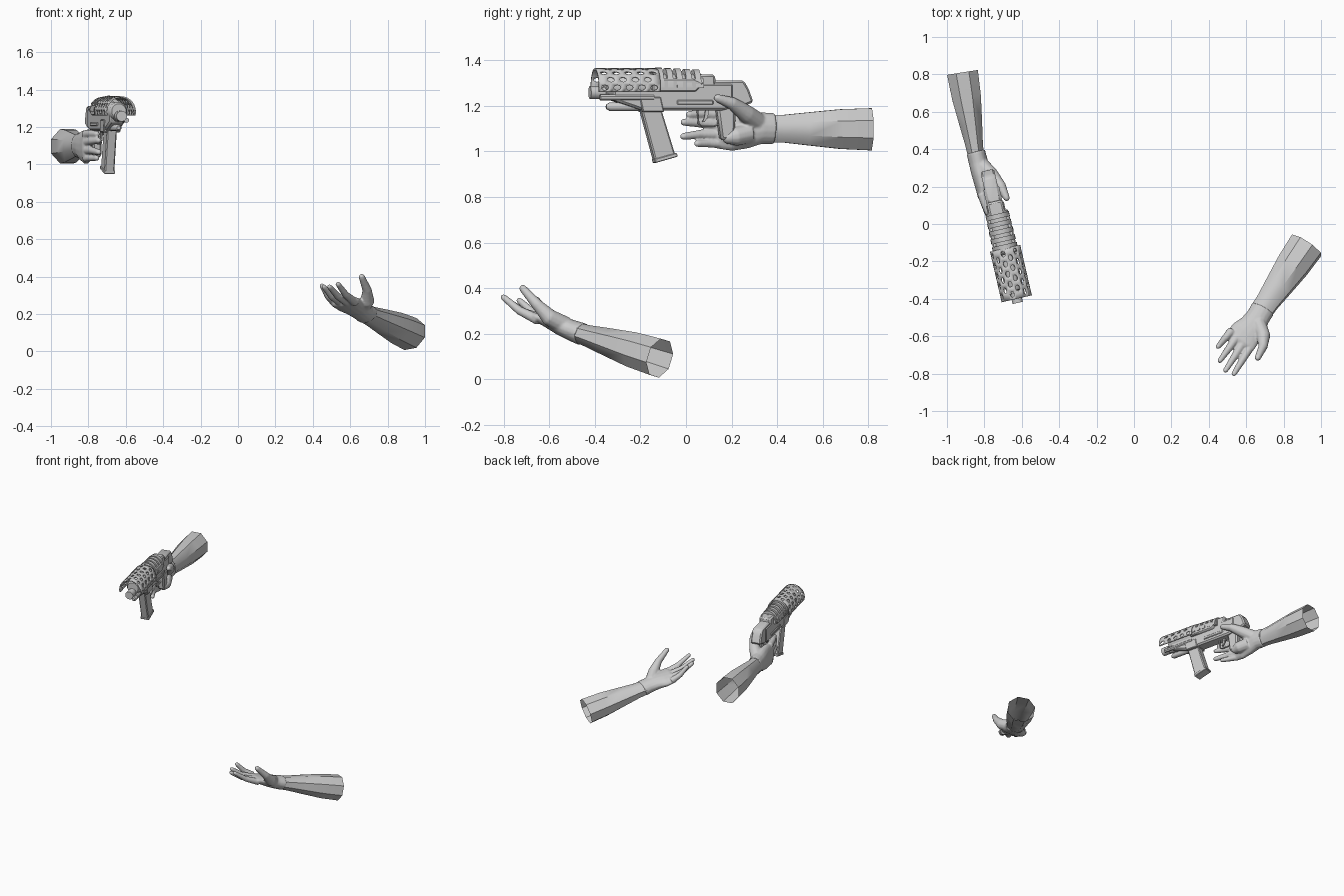
import bpy, bmesh, math
from mathutils import Vector, Matrix

if "Cube" in bpy.data.objects:
    bpy.data.objects.remove(bpy.data.objects["Cube"])

# gun frame: points along -y, turned 13 degrees about z
GUN = (Matrix.Translation((-0.719, 0, 0)) @ Matrix.Rotation(math.radians(13), 4, 'Z')
       @ Matrix.Diagonal((1, 1.026, 1, 1)))


def finish(bm, name, matrix=None, angle=35):
    bmesh.ops.recalc_face_normals(bm, faces=bm.faces)
    if matrix:
        bm.transform(matrix)
    me = bpy.data.meshes.new(name)
    bm.to_mesh(me)
    bm.free()
    ob = bpy.data.objects.new(name, me)
    bpy.context.collection.objects.link(ob)
    bpy.ops.object.select_all(action='DESELECT')
    ob.select_set(True)
    bpy.context.view_layer.objects.active = ob
    bpy.ops.object.shade_smooth_by_angle(angle=math.radians(angle))
    return ob


def tube(bm, pts, normal, n=12, caps=True):
    """Loft ellipses (x, y, z, half width, half thickness) along a path."""
    cs = [Vector(p[:3]) for p in pts]
    rings = []
    for i, p in enumerate(pts):
        t = (cs[min(i + 1, len(cs) - 1)] - cs[max(i - 1, 0)]).normalized()
        nn = Vector(normal)
        nn = (nn - t * nn.dot(t)).normalized()
        side = t.cross(nn)
        rings.append([bm.verts.new(cs[i] + side * p[3] * math.cos(a) + nn * p[4] * math.sin(a))
                      for a in (2 * math.pi * (k + .5) / n for k in range(n))])
    for r, s in zip(rings, rings[1:]):
        for k in range(n):
            bm.faces.new((r[k], r[(k + 1) % n], s[(k + 1) % n], s[k]))
    if caps:
        bm.faces.new(rings[0])
        bm.faces.new(rings[-1])


def digit(bm, pts, normal):
    """Round tapering finger: points are (x, y, z, radius)."""
    p = [(x, y, z, r, r) for x, y, z, r in pts]
    end, r = Vector(p[-1][:3]), p[-1][3]
    d = (end - Vector(p[-2][:3])).normalized()
    p += [(*(end + d * r * .6), r * .8, r * .8), (*(end + d * r), r * .35, r * .35)]
    tube(bm, p, normal)


def hand(name, palm, digits, normal):
    bm = bmesh.new()
    tube(bm, palm, normal, 16)
    for d in digits:
        digit(bm, d, normal)
    ob = finish(bm, name, angle=180)
    m = ob.modifiers.new("merge", 'REMESH')
    m.mode, m.voxel_size, m.use_smooth_shade = 'VOXEL', .0055, True
    s = ob.modifiers.new("soften", 'SMOOTH')
    s.factor, s.iterations = .5, 4


def forearm(name, elbow, wrist, normal):
    a, b = Vector(elbow), Vector(wrist)
    rows = [(0, .1, .09), (.3, .094, .084), (.62, .078, .066), (.85, .066, .052), (1, .064, .046)]
    bm = bmesh.new()
    tube(bm, [(*a.lerp(b, f), w, t) for f, w, t in rows], normal, 8, caps=False)
    finish(bm, name, angle=40)


def prism(name, prof, width, bevel=.006):
    """Side profile (y, z) extruded across the gun."""
    bm = bmesh.new()
    f = bm.faces.new([bm.verts.new((-width / 2, y, z)) for y, z in prof])
    g = bmesh.ops.extrude_face_region(bm, geom=[f])['geom']
    bmesh.ops.translate(bm, vec=(width, 0, 0), verts=[v for v in g if isinstance(v, bmesh.types.BMVert)])
    if bevel:
        bmesh.ops.bevel(bm, geom=bm.edges[:], offset=bevel, segments=1, affect='EDGES')
    return finish(bm, name, GUN)


def dome(name, y0, y1, rx, rz, cz, n=12):
    """Half-round block lying along the gun."""
    bm = bmesh.new()
    a = [math.pi * k / n for k in range(n + 1)]
    f = bm.faces.new([bm.verts.new((rx * math.cos(t), y0, cz + rz * math.sin(t))) for t in a])
    g = bmesh.ops.extrude_face_region(bm, geom=[f])['geom']
    bmesh.ops.translate(bm, vec=(0, y1 - y0, 0), verts=[v for v in g if isinstance(v, bmesh.types.BMVert)])
    finish(bm, name, GUN)


def rod(name, rows, x, z, n=12):
    bm = bmesh.new()
    tube(bm, [(x, y, z, r, r) for y, r in rows], (0, 0, 1), n)
    finish(bm, name, GUN)


# forearms, open at the elbow
forearm("right_forearm", (-.917, .81, 1.097), (-.845, .365, 1.10), (1, .17, 0))
forearm("left_forearm", (.922, -.115, .093), (.677, -.47, .203), (0, .3, 1))

# gripping right hand
hand("right_hand",
     [(-.846, .385, 1.10, .069, .051), (-.832, .33, 1.102, .07, .052), (-.822, .27, 1.098, .085, .048),
      (-.812, .20, 1.093, .092, .038), (-.808, .14, 1.095, .084, .026), (-.806, .125, 1.095, .07, .017)],
     [[(-.815, .16, 1.160, .024), (-.785, .075, 1.165, .020), (-.755, .015, 1.162, .016)],
      [(-.815, .16, 1.117, .024), (-.782, .065, 1.125, .021), (-.745, -.008, 1.128, .016)],
      [(-.815, .16, 1.074, .024), (-.782, .065, 1.075, .020), (-.745, -.01, 1.066, .016)],
      [(-.815, .16, 1.033, .021), (-.787, .10, 1.035, .018), (-.755, .05, 1.034, .015)],
      [(-.815, .31, 1.13, .045), (-.765, .265, 1.165, .040), (-.710, .20, 1.212, .028), (-.682, .14, 1.233, .018)],
      [(-.80, .28, 1.08, .045), (-.765, .215, 1.065, .042), (-.76, .19, 1.06, .030)]],
     (1, .17, 0))

# open left hand, palm up
ac = Vector((.86, -.5, 0))
fingers = []
for k, fwd, tip in ((-.066, -.01, (.45, -.655, .35)), (-.023, .008, (.46, -.73, .345)),
                    (.022, .014, (.49, -.782, .345)), (.066, .004, (.535, -.80, .36))):
    a = Vector((.573, -.612, .26)) + ac * k + Vector((-.5, -.8, .3)) * fwd
    b = Vector(tip)
    m = a.lerp(b, .55) - Vector((0, 0, .013))
    fingers.append([(*a, .024), (*m, .019), (*b, .014)])
hand("left_hand",
     [(.688, -.455, .198, .066, .050), (.665, -.495, .213, .064, .047), (.635, -.545, .233, .075, .042),
      (.597, -.585, .25, .088, .034), (.568, -.628, .266, .088, .025), (.561, -.638, .27, .07, .016)],
     fingers + [[(.665, -.53, .235, .042), (.692, -.60, .272, .038), (.690, -.655, .33, .025),
                 (.662, -.715, .398, .017)]],
     (0, .3, 1))

# receiver, stock and lower frame
prism("receiver", [(-.33, 1.30), (-.33, 1.225), (-.20, 1.18), (.16, 1.18), (.20, 1.20), (.20, 1.30)], .086, .01)
prism("rear_block", [(.03, 1.25), (.03, 1.338), (.12, 1.338), (.125, 1.25)], .085, .01)
prism("stock", [(.08, 1.19), (.08, 1.312), (.246, 1.312), (.268, 1.275), (.29, 1.215), (.22, 1.19)], .074, .009)
prism("pistol_grip", [(.13, 1.20), (.15, 1.05), (.21, 1.05), (.215, 1.20)], .05, .01)
prism("side_plate", [(-.16, 1.275), (-.16, 1.262), (.03, 1.262), (.065, 1.30), (.02, 1.32), (-.16, 1.32)], .125, .006)
prism("side_rail", [(-.05, 1.225), (-.05, 1.205), (.11, 1.205), (.11, 1.225)], .098, .004)
dome("upper_cover", -.15, .065, .060, .062, 1.278)

# ribs on top of the receiver
for i in range(5):
    y = -.135 + i * .041
    dome("cooling_rib_%d" % (i + 1), y, y + .025, .068 - .001 * i, .087 - .002 * i, 1.281)

# magazine
prism("magazine", [(-.203, 1.19), (-.141, .96), (-.052, .985), (-.115, 1.19)], .054, .006)
prism("magazine_base", [(-.144, .967), (-.140, .949), (-.042, .977), (-.047, .994)], .062, .003)
prism("magazine_well", [(-.215, 1.24), (-.20, 1.172), (-.105, 1.172), (-.12, 1.24)], .094, .005)

# barrel and lower tube
rod("barrel", [(-.15, .03), (-.355, .03), (-.356, .024), (-.368, .024), (-.369, .029),
               (-.422, .029), (-.422, .016), (-.38, .016)], 0, 1.258, 14)
rod("barrel_core", [(-.16, .05), (-.34, .05), (-.355, .04)], 0, 1.285, 12)
rod("lower_tube", [(-.15, .019), (-.335, .019), (-.35, .010)], 0, 1.196)
rod("side_tube", [(-.15, .014), (-.385, .014)], .036, 1.236, 8)

# perforated barrel shroud: staggered octagon holes wrapped round the barrel
bm = bmesh.new()
cols, rows, y0, y1 = 8, 5, -.40, -.13
cell = (y1 - y0) / rows
a0, da = math.radians(-15), math.radians(210) / cols


def wrap(u, y):
    a = a0 + da * u
    return bm.verts.new((.079 * math.cos(a), y, 1.282 + .079 * math.sin(a)))


sq = [(1, 0), (1, 1), (0, 1), (-1, 1), (-1, 0), (-1, -1), (0, -1), (1, -1)]
for c in range(cols):
    odd = c % 2
    for r in range(rows - odd):
        yc = y0 + (r + .5 + odd * .5) * cell
        out = [wrap(c + .5 + .5 * x, yc + .5 * cell * y) for x, y in sq]
        inn = [wrap(c + .5 + .32 * math.cos(k * math.pi / 4), yc + .29 * cell * math.sin(k * math.pi / 4))
               for k in range(8)]
        for k in range(8):
            j = (k + 1) % 8
            bm.faces.new((out[k], out[j], inn[j], inn[k]))
    if odd:
        for ya in (y0, y1 - cell / 2):
            for u in (c, c + .5):
                bm.faces.new((wrap(u, ya), wrap(u + .5, ya), wrap(u + .5, ya + cell / 2), wrap(u, ya + cell / 2)))
bmesh.ops.remove_doubles(bm, verts=bm.verts, dist=.0005)
shroud = finish(bm, "barrel_shroud", GUN)
s = shroud.modifiers.new("thickness", 'SOLIDIFY')
s.thickness, s.offset = .008, 0

# trigger guard and trigger
bm = bmesh.new()
tube(bm, [(0, .05, 1.185, .004, .006), (0, .055, 1.122, .004, .006), (0, .07, 1.11, .004, .006),
          (0, .12, 1.11, .004, .006), (0, .15, 1.12, .004, .006)], (1, 0, 0), 6)
finish(bm, "trigger_guard", GUN)
prism("trigger", [(.085, 1.185), (.08, 1.15), (.072, 1.13), (.08, 1.128), (.095, 1.15), (.10, 1.185)], .012, 0)
